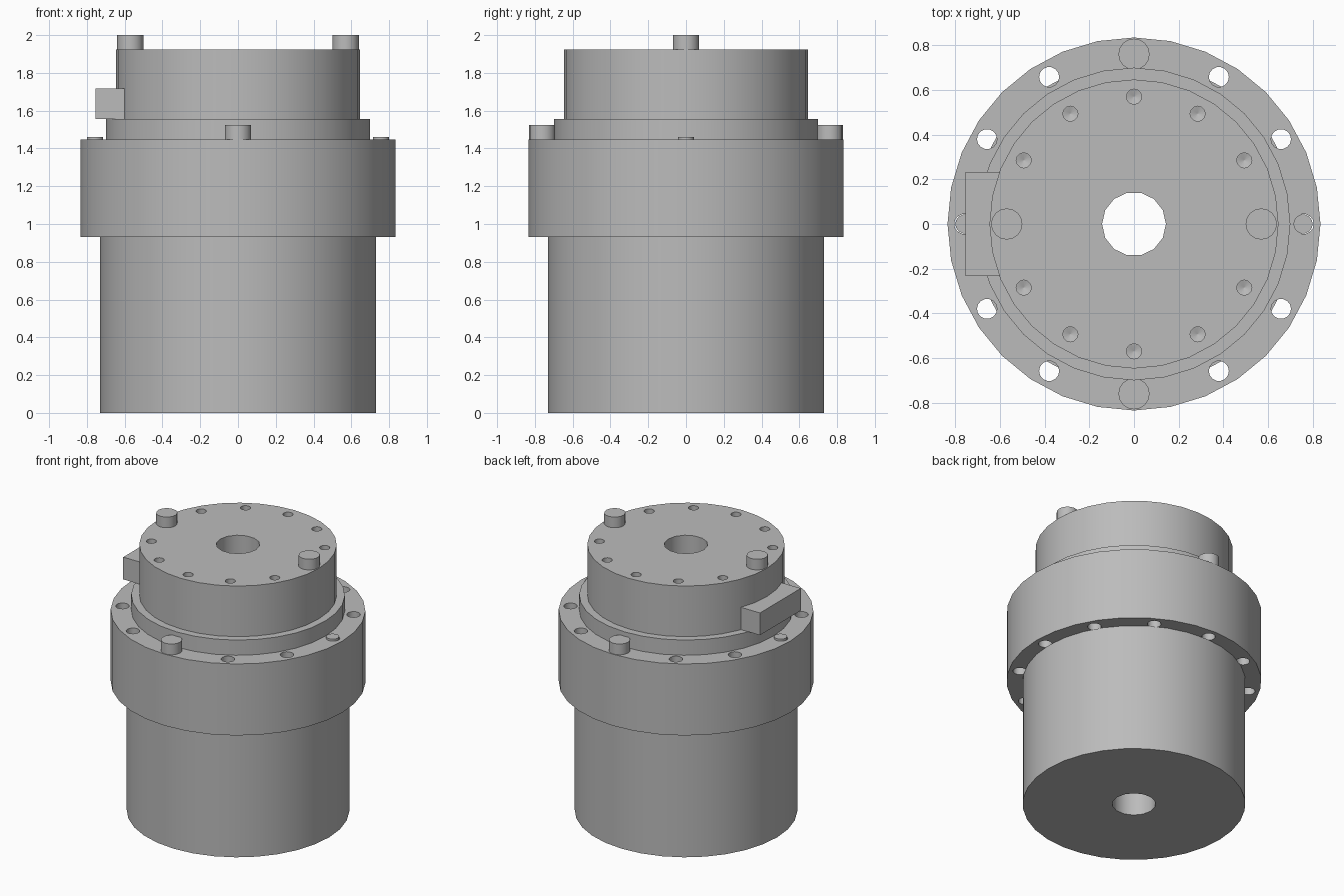
import bpy, bmesh, math
from mathutils import Matrix, Vector

cube = bpy.data.objects.get("Cube")
if cube:
    bpy.data.objects.remove(cube, do_unlink=True)

metal = bpy.data.materials.new("grey_metal")
metal.use_nodes = True
metal.diffuse_color = (0.5, 0.5, 0.5, 1)
metal.node_tree.nodes["Principled BSDF"].inputs["Base Color"].default_value = (0.5, 0.5, 0.5, 1)


def add_object(name, bm):
    bmesh.ops.recalc_face_normals(bm, faces=bm.faces)
    mesh = bpy.data.meshes.new(name)
    bm.to_mesh(mesh)
    bm.free()
    mesh.materials.append(metal)
    obj = bpy.data.objects.new(name, mesh)
    bpy.context.collection.objects.link(obj)
    return obj


def cylinder(bm, radius, bottom, top, sides, x=0, y=0, tip=None):
    """Upright cylinder; a tip radius narrows the bottom end."""
    bmesh.ops.create_cone(
        bm, cap_ends=True, segments=sides, depth=top - bottom,
        radius1=radius if tip is None else tip, radius2=radius,
        matrix=Matrix.Translation((x, y, (bottom + top) / 2))
        @ Matrix.Rotation(math.pi / 2, 4, "Z"))


def part(name, radius, bottom, top, sides=32, x=0, y=0):
    bm = bmesh.new()
    cylinder(bm, radius, bottom, top, sides, x, y)
    return add_object(name, bm)


def ring(count, radius):
    for i in range(count):
        a = math.tau * i / count
        yield i, radius * math.cos(a), radius * math.sin(a)


def cut(target, cutter):
    mod = target.modifiers.new(cutter.name, "BOOLEAN")
    mod.operation = "DIFFERENCE"
    mod.solver = "EXACT"
    mod.object = cutter
    cutter.hide_render = True
    cutter.hide_set(True)


# Stacked round housing
body = part("body", 0.73, 0, 0.93)
flange = part("flange", 0.835, 0.93, 1.447)
collar = part("collar", 0.70, 1.447, 1.557)
cap = part("cap", 0.647, 1.557, 1.923)

# Centre bore through every section
bore = part("bore_cutter", 0.143, -0.1, 2.1, 14)
for section in (body, flange, collar, cap):
    cut(section, bore)

# Ring of through holes in the flange
bm = bmesh.new()
for i, x, y in ring(12, 0.76):
    cylinder(bm, 0.045, 0.85, 1.5, 14, x, y)
cut(flange, add_object("flange_hole_cutter", bm))

# Ring of drilled holes in the cap, with conical ends
bm = bmesh.new()
for i, x, y in ring(12, 0.57):
    if i % 6:
        cylinder(bm, 0.034, 1.80, 1.95, 12, x, y)
cut(cap, add_object("cap_hole_cutter", bm))
bm = bmesh.new()
for i, x, y in ring(12, 0.57):
    if i % 6:
        cylinder(bm, 0.0339, 1.78, 1.801, 12, x, y, tip=0.002)
cut(cap, add_object("drill_tip_cutter", bm))

# Bolt heads and flush pins
for side, s in (("left", 1), ("right", -1)):
    part("cap_bolt_" + side, 0.07, 1.91, 2.0, 16, x=0.57 * s)
    part("flange_pin_" + side, 0.043, 1.35, 1.46, 14, x=0.757 * s)
for side, s in (("back", 1), ("front", -1)):
    part("flange_bolt_" + side, 0.07, 1.43, 1.525, 16, y=0.76 * s)

# Connector block on the right side of the cap
low, high = Vector((-0.755, -0.233, 1.557)), Vector((-0.59, 0.233, 1.718))
bm = bmesh.new()
bmesh.ops.create_cube(bm, size=1, matrix=Matrix.Translation((low + high) / 2)
                      @ Matrix.Diagonal((*(high - low), 1)))
add_object("connector_block", bm)

# Bake the cuts, then smooth the round walls
bpy.context.view_layer.update()
graph = bpy.context.evaluated_depsgraph_get()
for section in (body, flange, collar, cap):
    baked = bpy.data.meshes.new_from_object(section.evaluated_get(graph))
    section.modifiers.clear()
    section.data = baked
for obj in [o for o in bpy.data.objects if o.name.endswith("_cutter")]:
    bpy.data.objects.remove(obj, do_unlink=True)
bpy.ops.object.select_all(action="DESELECT")
for obj in bpy.context.collection.objects:
    if obj.type == "MESH":
        obj.select_set(True)
        bpy.context.view_layer.objects.active = obj
bpy.ops.object.shade_smooth_by_angle(angle=math.radians(35))
